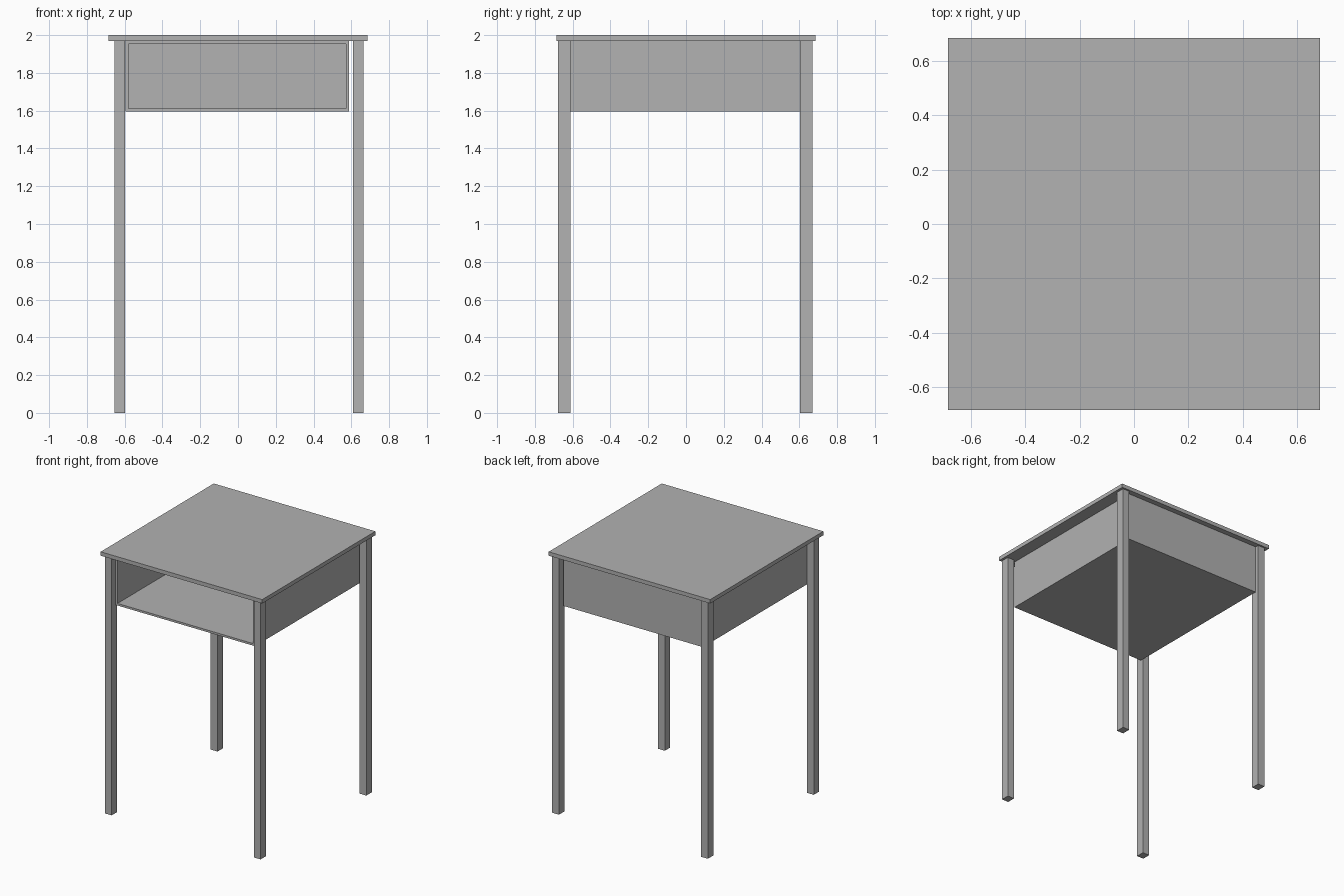
import bpy
import bmesh

cube = bpy.data.objects.get("Cube")
if cube:
    bpy.data.objects.remove(cube, do_unlink=True)

grey = bpy.data.materials.new("plain_grey")
grey.use_nodes = True
colour = (0.445, 0.445, 0.445, 1)
grey.diffuse_color = colour
grey.node_tree.nodes["Principled BSDF"].inputs["Base Color"].default_value = colour


def box(name, x, y, z, open_front=False):
    """Axis-aligned box from (min, max) spans, optionally without its front face."""
    bm = bmesh.new()
    bmesh.ops.create_cube(bm, size=1)
    for v in bm.verts:
        v.co = [span[1] if c > 0 else span[0] for c, span in zip(v.co, (x, y, z))]
    bm.normal_update()
    if open_front:
        front = [f for f in bm.faces if f.normal.y < -0.5]
        bmesh.ops.delete(bm, geom=front, context="FACES_ONLY")
    mesh = bpy.data.meshes.new(name)
    bm.to_mesh(mesh)
    bm.free()
    mesh.materials.append(grey)
    obj = bpy.data.objects.new(name, mesh)
    bpy.context.collection.objects.link(obj)
    return obj


# Square table top
box("table_top", (-0.685, 0.685), (-0.685, 0.685), (1.97, 2.0))

# Four square legs
for side, x in (("right", (-0.655, -0.597)), ("left", (0.608, 0.665))):
    for end, y in (("front", (-0.677, -0.612)), ("back", (0.604, 0.671))):
        box(f"{end}_{side}_leg", x, y, (0, 1.97))

# Storage compartment, open at the front, with thin walls
compartment = box("storage_compartment", (-0.595, 0.587), (-0.632, 0.645),
                  (1.596, 1.969), open_front=True)
walls = compartment.modifiers.new("wall_thickness", "SOLIDIFY")
walls.thickness = 0.016
walls.offset = -1
walls.use_even_offset = True
